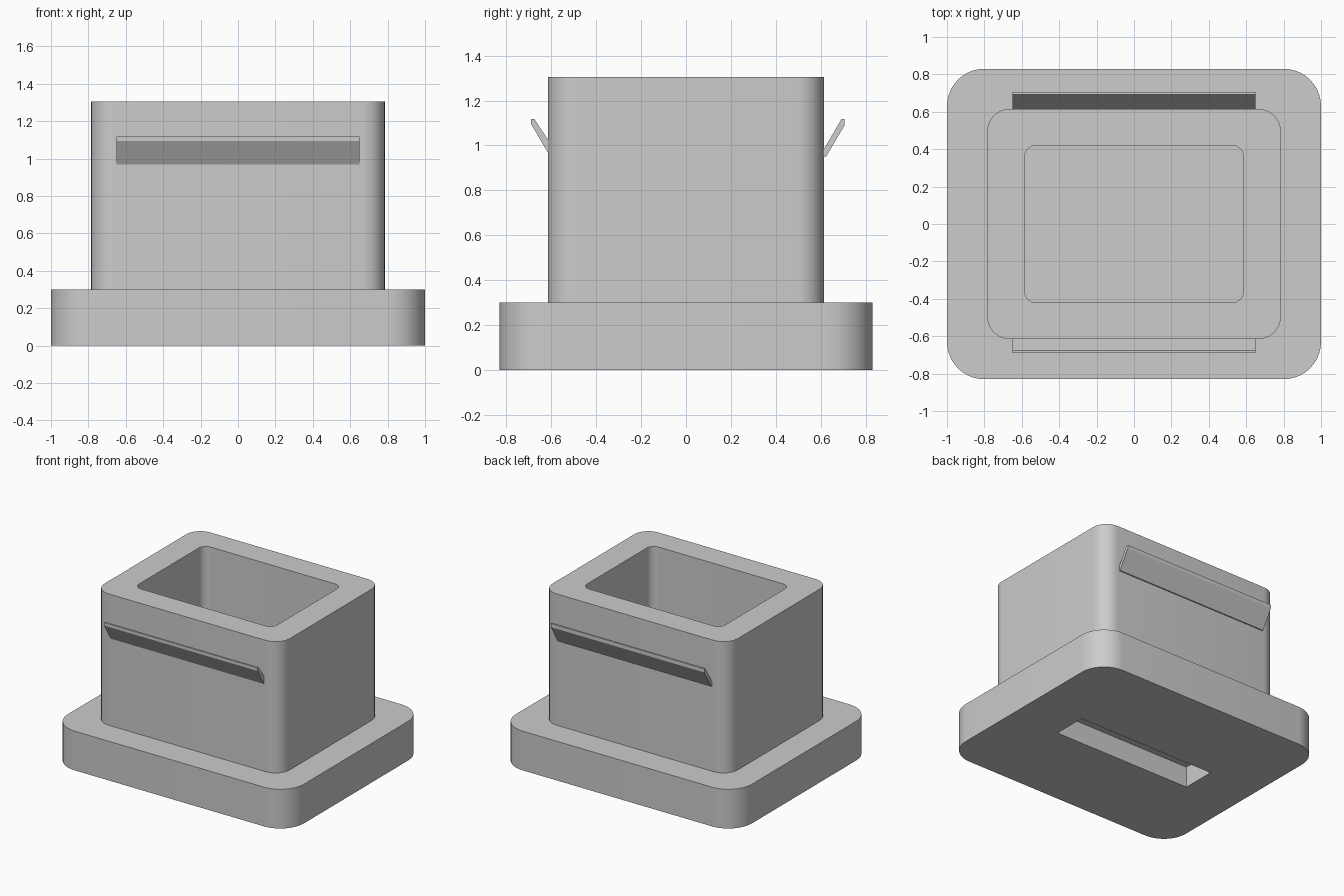
import bpy
import bmesh
from math import cos, sin, pi, radians

cube = bpy.data.objects.get("Cube")
if cube:
    bpy.data.objects.remove(cube, do_unlink=True)

# Single plain material
grey = bpy.data.materials.new("light_grey")
grey.use_nodes = True
colour = (0.604, 0.604, 0.604, 1)
grey.diffuse_color = colour
grey.node_tree.nodes["Principled BSDF"].inputs["Base Color"].default_value = colour

CORNER_STEPS = 10


def rounded_ring(bm, half_x, half_y, radius, z):
    """Ring of vertices around a rounded rectangle."""
    ring = []
    for corner, (sx, sy) in enumerate([(1, 1), (-1, 1), (-1, -1), (1, -1)]):
        cx, cy = sx * (half_x - radius), sy * (half_y - radius)
        for step in range(CORNER_STEPS + 1):
            a = (corner + step / CORNER_STEPS) * pi / 2
            ring.append(bm.verts.new((cx + radius * cos(a), cy + radius * sin(a), z)))
    return ring


def loft(bm, rings):
    """Skin neighbouring rings and close both ends."""
    for low, high in zip(rings, rings[1:]):
        for i in range(len(low)):
            j = (i + 1) % len(low)
            bm.faces.new((low[i], low[j], high[j], high[i]))
    bm.faces.new(rings[0])
    bm.faces.new(rings[-1])


def finish(name, bm):
    bmesh.ops.remove_doubles(bm, verts=bm.verts, dist=0.0001)
    bmesh.ops.recalc_face_normals(bm, faces=bm.faces)
    mesh = bpy.data.meshes.new(name)
    bm.to_mesh(mesh)
    bm.free()
    mesh.materials.append(grey)
    obj = bpy.data.objects.new(name, mesh)
    bpy.context.collection.objects.link(obj)
    bpy.ops.object.select_all(action="DESELECT")
    obj.select_set(True)
    bpy.context.view_layer.objects.active = obj
    bpy.ops.object.shade_smooth_by_angle(angle=radians(30))
    return obj


# Stepped housing: slot underneath, wide base, tall box, open cavity on top
sections = [
    (0.585, 0.13, 0, 0.16),       # slot floor
    (0.585, 0.13, 0, 0),          # slot mouth
    (1.0, 0.83, 0.2, 0),          # base bottom
    (1.0, 0.83, 0.2, 0.3),        # base top
    (0.785, 0.615, 0.12, 0.3),    # box foot
    (0.785, 0.615, 0.12, 1.305),  # box rim
    (0.585, 0.42, 0.06, 1.305),   # cavity mouth
    (0.585, 0.42, 0.06, 0.3),     # cavity floor
]
bm = bmesh.new()
loft(bm, [rounded_ring(bm, *s) for s in sections])
finish("stepped_housing", bm)


def flap(name, profile, half_width=0.65):
    """Thin angled lip extruded across the width from a side profile."""
    bm = bmesh.new()
    loft(bm, [[bm.verts.new((x, y, z)) for y, z in profile]
              for x in (-half_width, half_width)])
    return finish(name, bm)


# Lips leaning outwards from the front and back walls
flap("front_flap", [(-0.605, 1.01), (-0.676, 1.118), (-0.69, 1.118),
                    (-0.69, 1.095), (-0.605, 0.95)])
flap("back_flap", [(0.605, 0.967), (0.693, 1.118), (0.707, 1.118),
                   (0.707, 1.09), (0.624, 0.95), (0.605, 0.95)])
